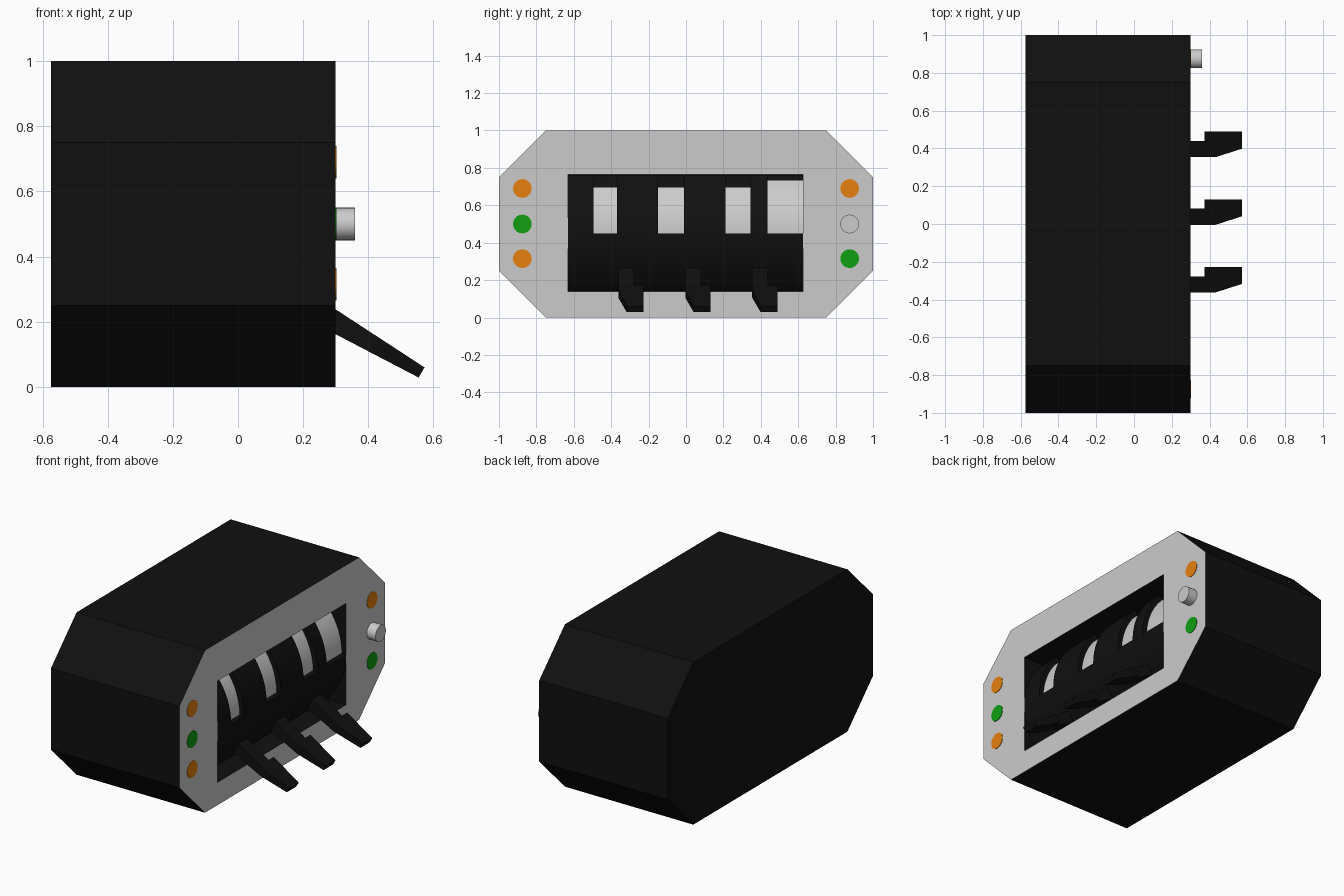
import bpy, bmesh, math
from mathutils import Vector

if "Cube" in bpy.data.objects:
    bpy.data.objects.remove(bpy.data.objects["Cube"])


def material(name, rgb):
    m = bpy.data.materials.new(name)
    m.diffuse_color = (*rgb, 1)
    m.use_nodes = True
    m.node_tree.nodes["Principled BSDF"].inputs["Base Color"].default_value = m.diffuse_color
    return m


BLACK = material("black", (0.005, 0.005, 0.005))
GREY = material("light_grey", (0.6, 0.6, 0.6))
ORANGE = material("orange", (0.8, 0.22, 0.005))
GREEN = material("green", (0.005, 0.35, 0.006))

FRONT = 0.30                 # x of the face plate
AXIS = (-0.13, 0.45)         # drum axis (x, z)


def prism(name, ring, offset, mats, smooth=False):
    """Closed solid from a ring of points swept along an offset."""
    bm = bmesh.new()
    a = [bm.verts.new(p) for p in ring]
    b = [bm.verts.new(Vector(p) + Vector(offset)) for p in ring]
    bm.faces.new(a)
    bm.faces.new(b[::-1])
    for i in range(len(a)):
        j = (i + 1) % len(a)
        bm.faces.new((a[i], b[i], b[j], a[j]))
    bmesh.ops.recalc_face_normals(bm, faces=bm.faces)
    me = bpy.data.meshes.new(name)
    bm.to_mesh(me)
    bm.free()
    ob = bpy.data.objects.new(name, me)
    bpy.context.collection.objects.link(ob)
    for m in mats:
        me.materials.append(m)
    if smooth:
        select(ob)
        bpy.ops.object.shade_smooth_by_angle(angle=math.radians(30))
    return ob


def select(ob):
    bpy.ops.object.select_all(action='DESELECT')
    ob.select_set(True)
    bpy.context.view_layer.objects.active = ob


def drum_part(name, y0, y1, r, a0, a1, mat):
    """Curved sector of the drum between two angles (degrees)."""
    n = max(2, round((a1 - a0) / 3))
    angs = [math.radians(a0 + (a1 - a0) * i / n) for i in range(n + 1)]
    pts = [(AXIS[0] + rr * math.cos(t), y0, AXIS[1] + rr * math.sin(t))
           for rr, seq in ((r, angs), (r - 0.10, angs[::-1])) for t in seq]
    return prism(name, pts, (0, y1 - y0, 0), [mat], True)


def disc(name, y, z, depth, mat):
    pts = [(FRONT, y + 0.05 * math.cos(t), z + 0.05 * math.sin(t))
           for t in (math.tau * i / 32 for i in range(32))]
    return prism(name, pts, (depth, 0, 0), [mat], True)


# Octagonal housing with a grey face plate
octagon = [(-1, .25), (-.75, 0), (.75, 0), (1, .25), (1, .75), (.75, 1), (-.75, 1), (-1, .75)]
body = prism("housing", [(-0.575, y, z) for y, z in octagon], (0.875, 0, 0), [BLACK, GREY])
for p in body.data.polygons:
    p.material_index = int(p.normal.x > 0.9)

# Window recess
cut = prism("window_cutter", [(0.08, y, z) for y, z in
            ((-.63, .14), (.625, .14), (.625, .765), (-.63, .765))], (0.4, 0, 0), [BLACK])
cut.hide_render = True
mod = body.modifiers.new("window", 'BOOLEAN')
mod.object = cut
mod.operation = 'DIFFERENCE'
mod.solver = 'EXACT'
select(body)
bpy.ops.object.modifier_apply(modifier="window")
bpy.data.objects.remove(cut)

# Drum: black lower shell, black ribs above, recessed grey strips between ribs
slots = [(-.495, -.37, 38), (-.15, -.01, 38), (.21, .345, 38), (.435, .625, 45)]
drum_part("drum_lower", -.63, .625, .43, -46, 0, BLACK)
y = -.63
for i, (y0, y1, top) in enumerate(slots):
    drum_part(f"drum_rib_{i}", y, y0, .43, 0, 46, BLACK)
    drum_part(f"drum_strip_{i}", y0, y1, .40, 0, top, GREY)
    drum_part(f"drum_strip_cap_{i}", y0, y1, .40, top, 51, BLACK)
    y = y1

# Levers: stepped outline along the radius, thickness tapering to the tip
outline = [(.40, 0), (.636, 0), (.804, .045), (.804, .135), (.60, .135), (.60, .085), (.40, .085)]
along, across = Vector((.863, 0, -.505)), Vector((.505, 0, .863))
for i, y0 in enumerate((-.362, -.004, .354)):
    lever = prism(f"lever_{i}", [(u, v, 0) for u, v in outline], (0, 0, 1), [BLACK])
    for vert in lever.data.vertices:
        u, v, side = vert.co
        half = .033 - (u - .497) * .049
        vert.co = (Vector((AXIS[0], y0 + v, AXIS[1])) + along * u
                   + across * half * (2 * side - 1))

# Indicator lights and push button
for side, y, cols in (("left", -.875, (ORANGE, GREEN, ORANGE)), ("right", .875, (ORANGE, None, GREEN))):
    for z, col in zip((.69, .5, .315), cols):
        if col:
            disc(f"light_{side}_{int(z * 100)}", y, z, 0.003, col)
disc("push_button", .875, .5, 0.06, GREY)
